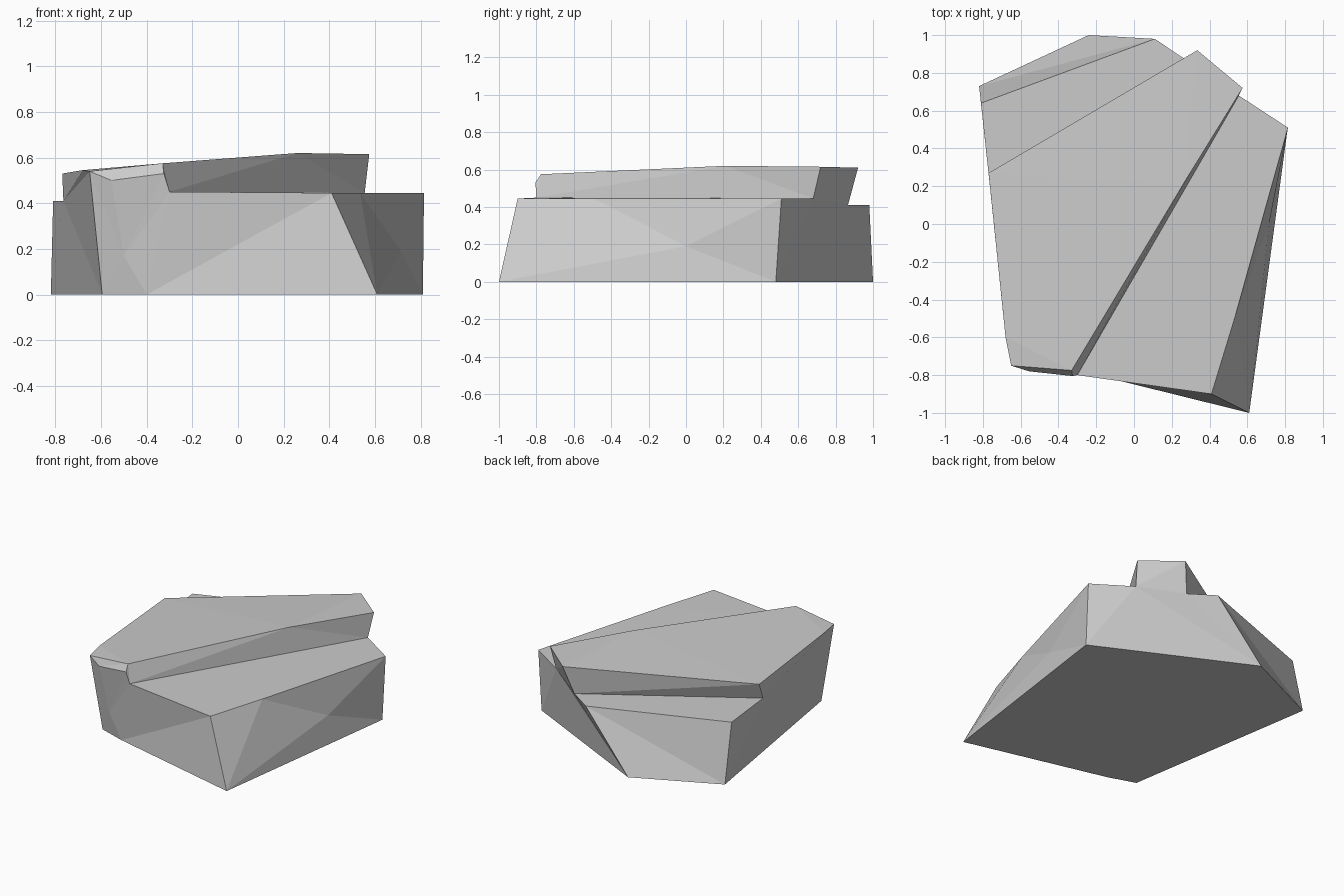
import bpy, bmesh

if "Cube" in bpy.data.objects:
    bpy.data.objects.remove(bpy.data.objects["Cube"])

# Corner points of the stepped boulder
points = {
    # ground outline
    "A": (.61, -1, 0), "B": (.81, .48, 0), "C": (-.24, 1, 0),
    "D": (-.82, .73, 0), "E": (-.595, -.685, 0), "F": (-.4, -.75, 0),
    # right step
    "a": (.41, -.9, .445), "e": (.535, -.49, .445), "b": (.815, .51, .445),
    "R": (.555, .68, .445), "N": (-.30, -.8, .45),
    # back left shelf
    "U": (.11, .98, .41), "d": (-.81, .64, .41),
    "T": (.28, .866, .41), "G": (-.765, .22, .41),
    # raised middle ridge
    "H": (-.77, .27, .53), "I": (-.68, -.6, .545), "J": (-.65, -.75, .54),
    "O": (-.33, -.775, .575), "P": (.26, .21, .62), "Q": (.575, .72, .615),
    "S": (.335, .92, .61), "L": (-.555, -.78, .5), "M": (-.325, -.805, .53),
    # slight bulges in the side walls
    "K": (-.5, -.745, .17), "V": (.715, 0, .19),
}

# Facets, grouped by side
facets = (
    "ABCDEF "                                  # underside
    "Aae AeV ebV bBV BAV "                     # right wall
    "BbRTUC CUD UdD "                          # back walls
    "DdGE GHI GIJ GJE "                        # left wall
    "AFa FNa FKN KLM KMN KFE KEJ KJL JLMO "    # front walls
    "aebRN UTGd "                              # step and shelf
    "HST HTG SQRT QPR PNR PON OMN "            # ridge sides
    "IJO IOP IPH HPS PQS"                      # ridge top
).split()

bm = bmesh.new()
verts = {name: bm.verts.new(co) for name, co in points.items()}
for facet in facets:
    bm.faces.new([verts[name] for name in facet])
bmesh.ops.triangulate(bm, faces=[f for f in bm.faces if len(f.verts) > 3])
bmesh.ops.recalc_face_normals(bm, faces=bm.faces)

mesh = bpy.data.meshes.new("boulder")
bm.to_mesh(mesh)
bm.free()

# Plain grey stone
stone = bpy.data.materials.new("stone grey")
stone.diffuse_color = (.6, .6, .6, 1)
stone.use_nodes = True
stone.node_tree.nodes["Principled BSDF"].inputs["Base Color"].default_value = stone.diffuse_color
mesh.materials.append(stone)

boulder = bpy.data.objects.new("boulder", mesh)
bpy.context.collection.objects.link(boulder)
